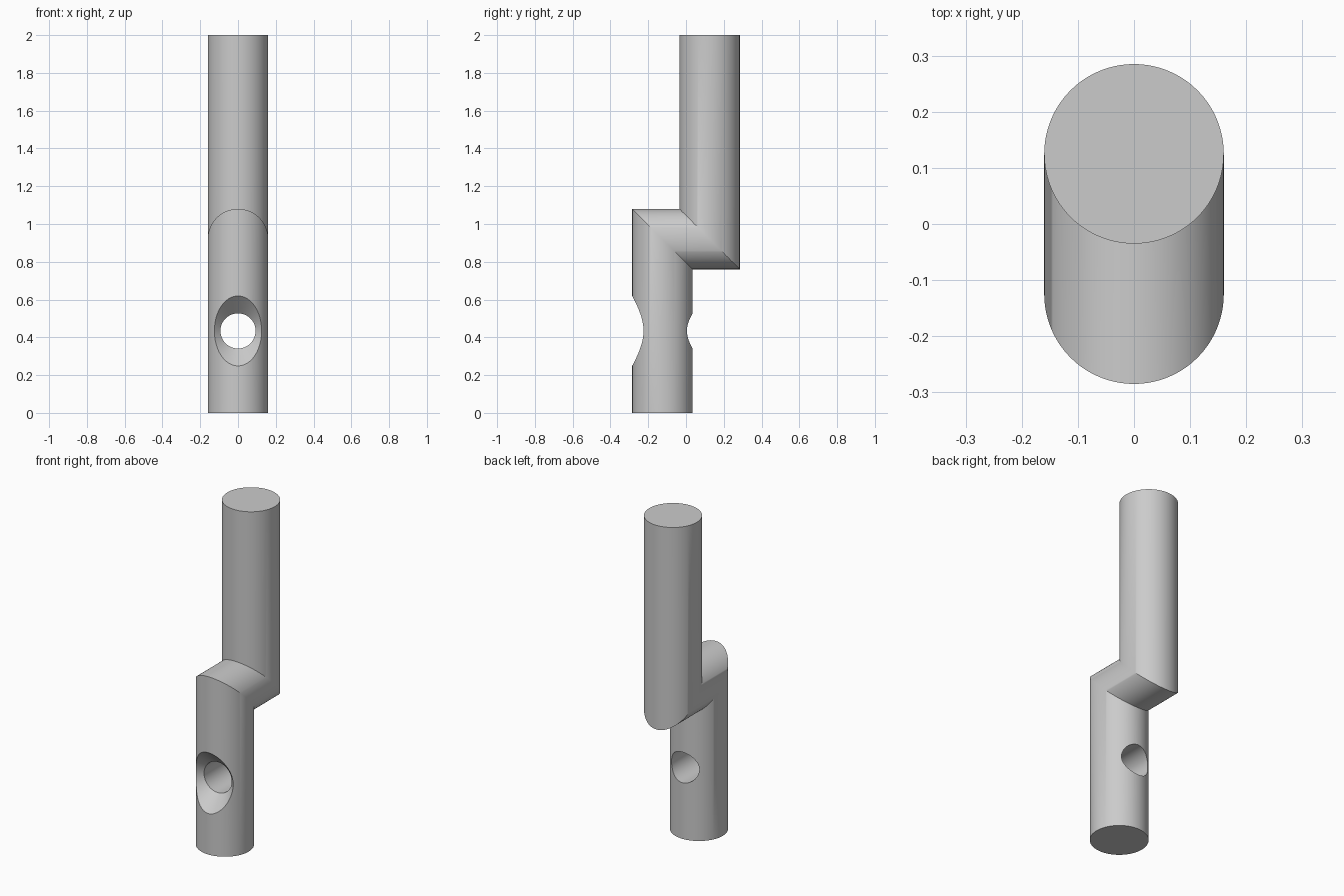
import bpy, bmesh, math

if "Cube" in bpy.data.objects:
    bpy.data.objects.remove(bpy.data.objects["Cube"], do_unlink=True)

RADIUS = 0.16      # bar radius
OFFSET = 0.125     # each shaft's distance from the centre
BEND_Z = 0.92      # height of the cross piece axis
HOLE_Z = 0.434
SIDES = 128

grey = bpy.data.materials.new("plain grey")
grey.use_nodes = True
colour = (0.6, 0.6, 0.6, 1)
grey.diffuse_color = colour
grey.node_tree.nodes["Principled BSDF"].inputs["Base Color"].default_value = colour


def loft(name, rings):
    """Skin a list of closed rings into a capped solid."""
    bm = bmesh.new()
    loops = [[bm.verts.new(p) for p in ring] for ring in rings]
    for a, b in zip(loops, loops[1:]):
        for i in range(SIDES):
            j = (i + 1) % SIDES
            bm.faces.new((a[i], a[j], b[j], b[i]))
    bm.faces.new(loops[0])
    bm.faces.new(loops[-1])
    bmesh.ops.recalc_face_normals(bm, faces=bm.faces)
    mesh = bpy.data.meshes.new(name)
    bm.to_mesh(mesh)
    bm.free()
    mesh.materials.append(grey)
    obj = bpy.data.objects.new(name, mesh)
    bpy.context.collection.objects.link(obj)
    return obj


def circle(r):
    angles = [2 * math.pi * i / SIDES for i in range(SIDES)]
    return [(r * math.cos(t), r * math.sin(t)) for t in angles]


def shaft_ring(y, z, slope=0):
    """Ring of the bar, tilted by slope where the bar is mitred."""
    return [(u, y + v, z - slope * v) for u, v in circle(RADIUS)]


def bore_ring(y, r):
    return [(u, y, HOLE_Z + v) for u, v in circle(r)]


# Bar with two mitred corners
bar = loft("offset_bar", [
    shaft_ring(-OFFSET, 0),
    shaft_ring(-OFFSET, BEND_Z, 1),
    shaft_ring(OFFSET, BEND_Z, 1),
    shaft_ring(OFFSET, 2),
])

# Countersunk cross hole, with a 45 degree cone at the front
cutter = loft("hole_cutter", [
    bore_ring(-0.335, 0.235),
    bore_ring(-0.193, 0.093),
    bore_ring(0.2, 0.093),
])
cutter.hide_render = True
cutter.hide_viewport = True

cut = bar.modifiers.new("cross hole", "BOOLEAN")
cut.operation = "DIFFERENCE"
cut.solver = "EXACT"
cut.object = cutter

# Bake the cut, then drop the cutter
bpy.context.view_layer.objects.active = bar
bar.select_set(True)
bpy.ops.object.modifier_apply(modifier=cut.name)
bpy.data.objects.remove(cutter, do_unlink=True)
bpy.ops.object.shade_smooth_by_angle(angle=math.radians(30))
